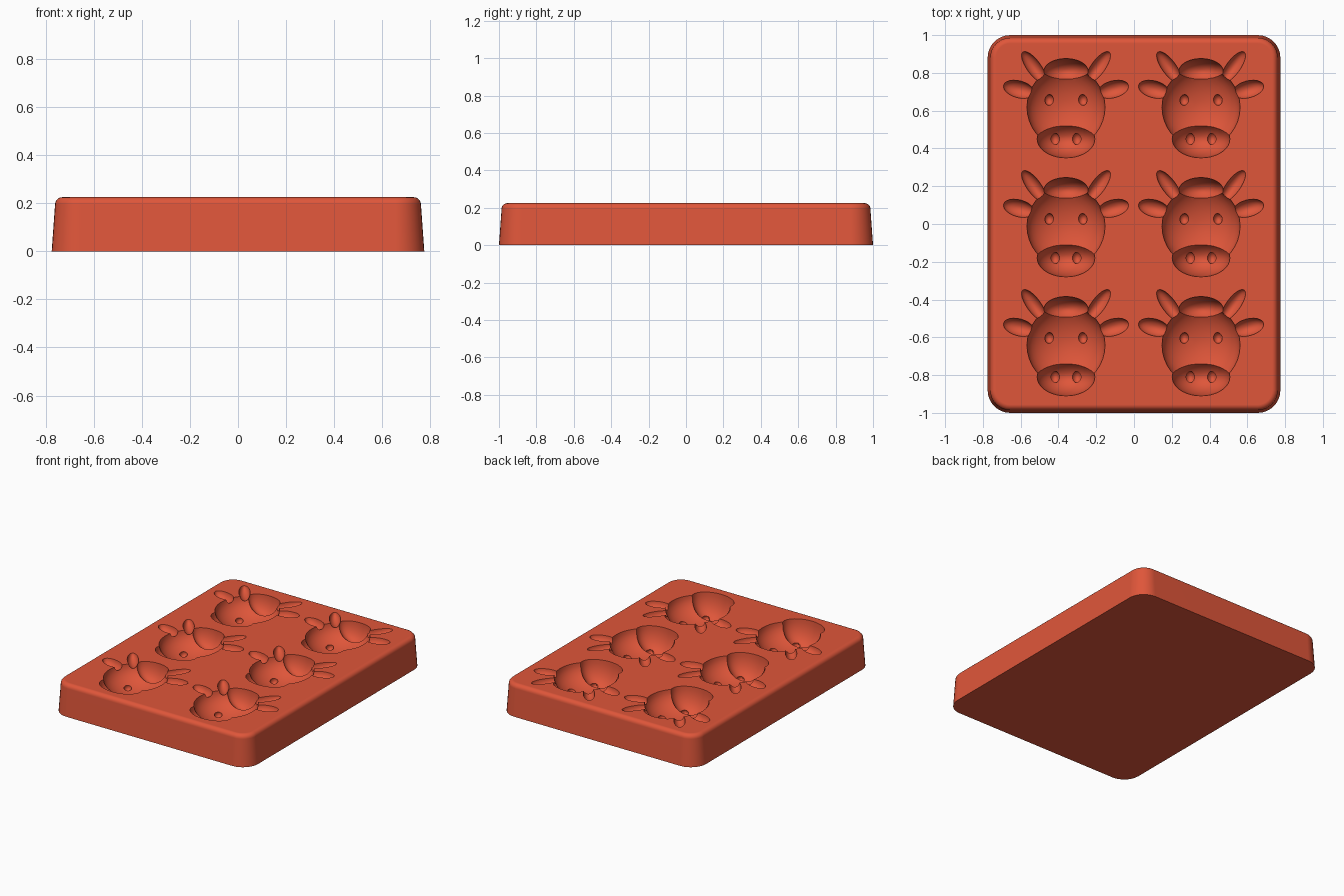
import bpy, bmesh, math
from mathutils import Matrix, Vector

cube = bpy.data.objects.get("Cube")
if cube:
    bpy.data.objects.remove(cube, do_unlink=True)

HALF_X, HALF_Y, TOP = 0.775, 1.0, 0.225
CORNER, FILLET, DRAFT = 0.12, 0.03, 0.014

red = bpy.data.materials.new("terracotta_red")
red.use_nodes = True
colour = (0.74, 0.093, 0.042, 1)
red.diffuse_color = colour
red.node_tree.nodes["Principled BSDF"].inputs["Base Color"].default_value = colour


def make_object(name, bm):
    bmesh.ops.recalc_face_normals(bm, faces=bm.faces)
    mesh = bpy.data.meshes.new(name)
    bm.to_mesh(mesh)
    bm.free()
    mesh.materials.append(red)
    obj = bpy.data.objects.new(name, mesh)
    bpy.context.collection.objects.link(obj)
    return obj


def rounded_ring(bm, inset, z, steps=8):
    """Ring of vertices around a rounded rectangle."""
    r = CORNER - inset
    ring = []
    for i, (sx, sy) in enumerate([(1, 1), (-1, 1), (-1, -1), (1, -1)]):
        for k in range(steps + 1):
            a = math.pi / 2 * (i + k / steps)
            ring.append(bm.verts.new((sx * (HALF_X - CORNER) + r * math.cos(a),
                                      sy * (HALF_Y - CORNER) + r * math.sin(a), z)))
    return ring


# Tray block: drafted walls, filleted top rim
bm = bmesh.new()
levels = [(0, 0)]
for k in range(6):
    a = math.pi / 2 * k / 5
    levels.append((DRAFT + FILLET * (1 - math.cos(a)), TOP - FILLET * (1 - math.sin(a))))
rings = [rounded_ring(bm, inset, z) for inset, z in levels]
for low, high in zip(rings, rings[1:]):
    for i in range(len(low)):
        j = (i + 1) % len(low)
        bm.faces.new((low[i], low[j], high[j], high[i]))
bm.faces.new(rings[0][::-1])
bm.faces.new(rings[-1])
tray = make_object("mould_tray", bm)
bpy.ops.object.select_all(action='DESELECT')
tray.select_set(True)
bpy.context.view_layer.objects.active = tray


def carve(name, offset, radii, angle=0, segments=36):
    """Cut one part of the cow face from all six cavities."""
    dx, dy, dz = offset
    bm = bmesh.new()
    for col in (-0.36, 0.355):
        for row in (-0.63, 0, 0.63):
            for side in ((-1, 1) if dx else (1,)):
                place = Matrix.Translation(Vector((col + side * dx, row + dy, TOP + dz)))
                turn = Matrix.Rotation(math.radians(side * angle), 4, 'Z')
                bmesh.ops.create_uvsphere(bm, u_segments=segments, v_segments=segments // 2, radius=1,
                                          matrix=place @ turn @ Matrix.Diagonal((*radii, 1)))
    cutter = make_object(name + "_cutter", bm)
    cutter.hide_render = True
    cut = tray.modifiers.new(name, 'BOOLEAN')
    cut.operation = 'DIFFERENCE'
    cut.solver = 'EXACT'
    cut.object = cutter
    bpy.ops.object.modifier_apply(modifier=cut.name)
    bpy.data.objects.remove(cutter, do_unlink=True)


# Cow face cavities; offsets are from the face centre on the top surface
carve("head", (0, -0.012, 0.002), (0.207, 0.215, 0.135))
carve("muzzle", (0, -0.18, 0.003), (0.153, 0.1, 0.17))
carve("forelock", (0, 0.178, 0.004), (0.118, 0.068, 0.125))
carve("ear", (0.25, 0.083, 0.001), (0.084, 0.045, 0.05), 15, 24)
carve("horn", (0.17, 0.2, 0.0015), (0.1, 0.037, 0.045), 54, 24)
carve("eye", (0.09, 0.027, -0.12), (0.025, 0.03, 0.027), 0, 14)
carve("nostril", (0.058, -0.18, -0.155), (0.025, 0.032, 0.025), 0, 14)

# Smooth cavity walls and rim, with the broad faces kept flat
bpy.ops.object.shade_smooth_by_angle(angle=math.radians(30))
flat = tray.modifiers.new("flat_top", 'WEIGHTED_NORMAL')
flat.keep_sharp = True
